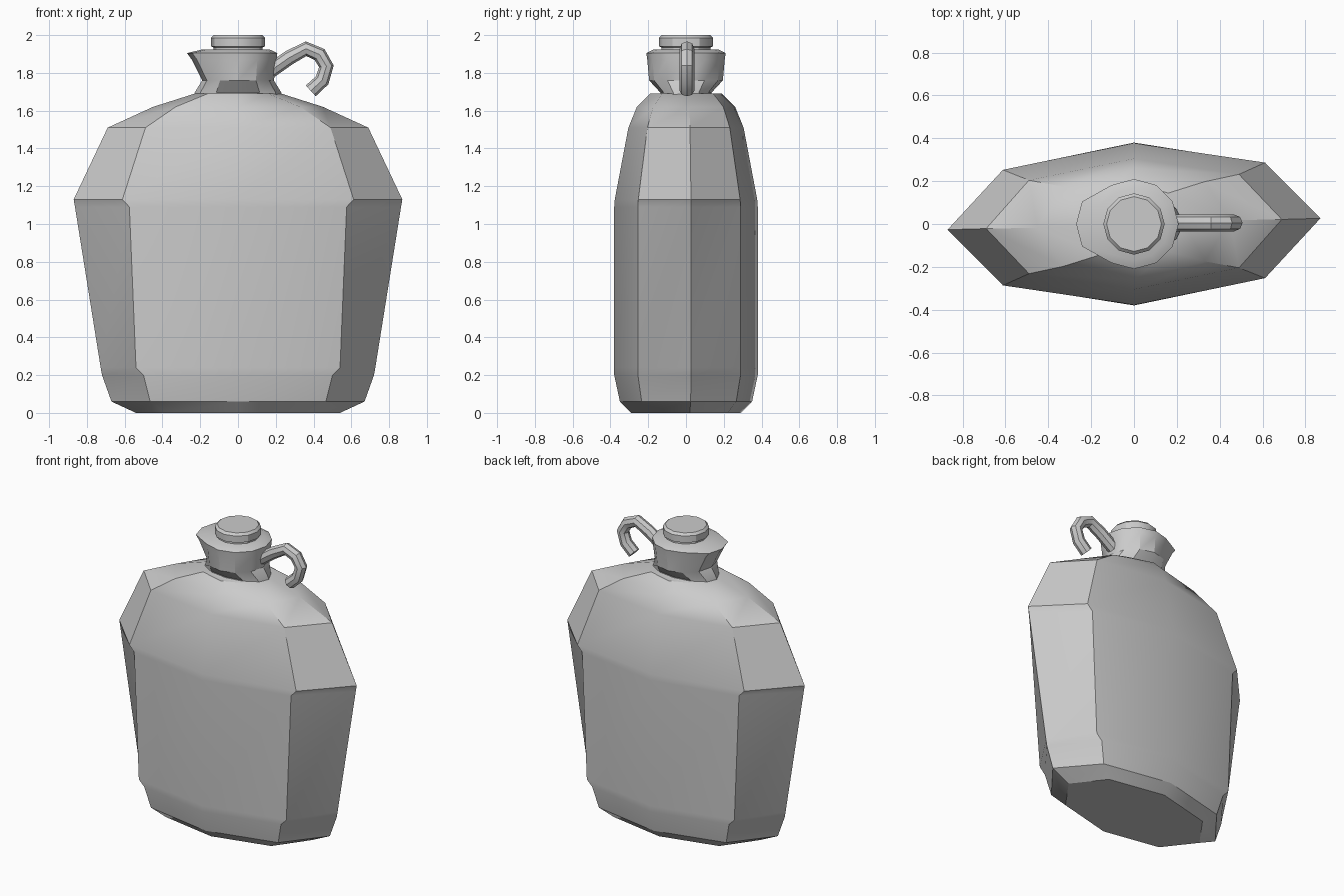
import bpy, bmesh, math

if "Cube" in bpy.data.objects:
    bpy.data.objects.remove(bpy.data.objects["Cube"], do_unlink=True)

grey = bpy.data.materials.new("plain_grey")
grey.use_nodes = True
colour = (0.6, 0.6, 0.6, 1)
grey.diffuse_color = colour
grey.node_tree.nodes["Principled BSDF"].inputs["Base Color"].default_value = colour


def finish(obj):
    obj.data.materials.append(grey)
    bpy.ops.object.select_all(action="DESELECT")
    obj.select_set(True)
    bpy.context.view_layer.objects.active = obj
    bpy.ops.object.shade_smooth_by_angle(angle=math.radians(30))


def loft(name, rings):
    """Skin a stack of equal-sized rings and cap both ends."""
    bm = bmesh.new()
    loops = [[bm.verts.new(p) for p in ring] for ring in rings]
    for low, high in zip(loops, loops[1:]):
        n = len(low)
        for i in range(n):
            j = (i + 1) % n
            bm.faces.new((low[i], low[j], high[j], high[i]))
    bm.faces.new(loops[0][::-1])
    bm.faces.new(loops[-1])
    bmesh.ops.recalc_face_normals(bm, faces=bm.faces)
    mesh = bpy.data.meshes.new(name)
    bm.to_mesh(mesh)
    bm.free()
    obj = bpy.data.objects.new(name, mesh)
    bpy.context.collection.objects.link(obj)
    finish(obj)


def body_ring(z, side, corner, depth):
    """Slightly skewed flat octagon with half-turn symmetry."""
    half = [(side, 0.07 * depth), (corner, 0.76 * depth),
            (0, depth), (-corner, 0.67 * depth)]
    return [(s * x, s * y, z) for s in (1, -1) for x, y in half]


def neck_ring(z, rx, ry, spout=0):
    """Twelve-sided ring, pulled towards -x to form the spout."""
    ring = []
    for i in range(12):
        a = i * math.tau / 12
        pull = spout if math.cos(a) < -0.7 else 0
        ring.append((rx * math.cos(a) - pull, ry * math.sin(a), z))
    return ring


# Flattened jug body: height, side, corner, depth
body = [(0, 0.54, 0.385, 0.29), (0.06, 0.67, 0.465, 0.35),
        (0.2, 0.72, 0.5, 0.38), (0.24, 0.727, 0.54, 0.38),
        (1.09, 0.863, 0.575, 0.38), (1.13, 0.87, 0.612, 0.377),
        (1.51, 0.69, 0.49, 0.305), (1.62, 0.45, 0.33, 0.26),
        (1.69, 0.23, 0.16, 0.19)]
loft("jug_body", [body_ring(*r) for r in body])

# Neck and pouring collar
neck = [(1.67, 0.23, 0.135), (1.695, 0.23, 0.135), (1.76, 0.19, 0.195),
        (1.87, 0.205, 0.205, 0.04), (1.905, 0.208, 0.21, 0.062),
        (1.925, 0.165, 0.17, 0.02)]
loft("neck", [neck_ring(*r) for r in neck])

# Stopper
stopper = [(1.9, 0.13), (1.935, 0.13), (1.94, 0.143), (1.985, 0.143), (2.0, 0.128)]
loft("stopper", [neck_ring(z, r, r) for z, r in stopper])

# Hooked finger handle
path = [(0.17, 1.81), (0.27, 1.88), (0.36, 1.928), (0.432, 1.897),
        (0.468, 1.835), (0.445, 1.76), (0.385, 1.705)]
curve = bpy.data.curves.new("hook_handle", "CURVE")
curve.dimensions = "3D"
curve.bevel_depth = 0.039
curve.bevel_resolution = 2
curve.use_fill_caps = True
spline = curve.splines.new("POLY")
spline.points.add(len(path) - 1)
for point, (x, z) in zip(spline.points, path):
    point.co = (x, 0.005, z, 1)
handle = bpy.data.objects.new("hook_handle", curve)
bpy.context.collection.objects.link(handle)
bpy.ops.object.select_all(action="DESELECT")
handle.select_set(True)
bpy.context.view_layer.objects.active = handle
bpy.ops.object.convert(target="MESH")
finish(bpy.context.object)
